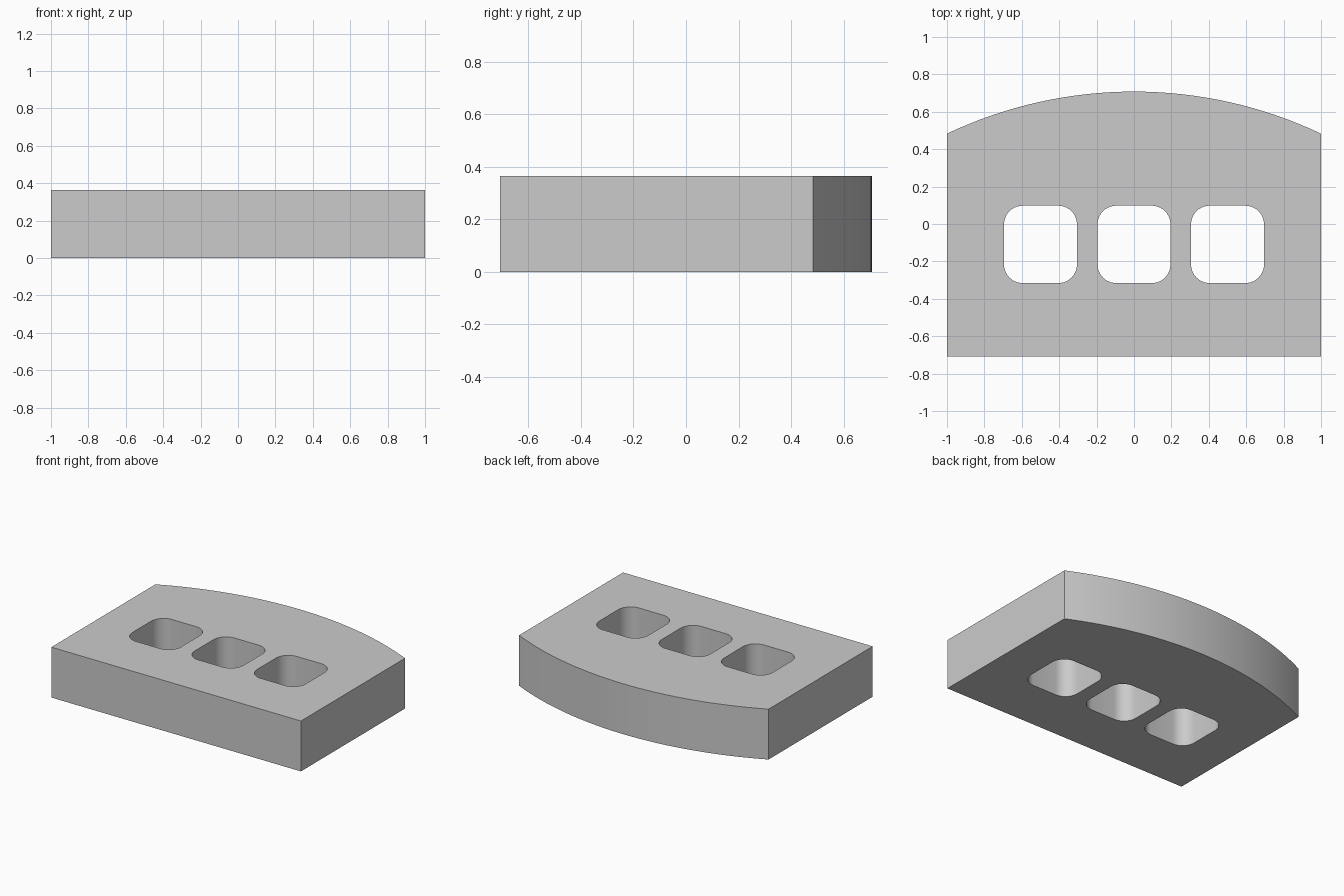
import bpy, bmesh, math

if "Cube" in bpy.data.objects:
    bpy.data.objects.remove(bpy.data.objects["Cube"])

HEIGHT = 0.365
FRONT_Y, SIDE_Y, BACK_Y = -0.708, 0.483, 0.708


def arc(cx, cy, r, start, end, steps):
    """Points along a circular arc, angles in radians."""
    return [(cx + r * math.cos(start + (end - start) * i / steps),
             cy + r * math.sin(start + (end - start) * i / steps))
            for i in range(steps + 1)]


def rounded_rect(cx, cy, hx, hy, r, steps=10):
    """Closed outline of a rectangle with rounded corners."""
    pts = []
    for k, (sx, sy) in enumerate([(1, 1), (-1, 1), (-1, -1), (1, -1)]):
        a = k * math.pi / 2
        pts += arc(cx + sx * (hx - r), cy + sy * (hy - r), r, a, a + math.pi / 2, steps)
    return pts


def add_loop(bm, pts):
    verts = [bm.verts.new((x, y, 0)) for x, y in pts]
    return [bm.edges.new((v, verts[(i + 1) % len(verts)])) for i, v in enumerate(verts)]


# Outer outline: straight front and sides, bowed back
sag = BACK_Y - SIDE_Y
radius = (1 + sag * sag) / (2 * sag)
half = math.asin(1 / radius)
outline = [(-1, FRONT_Y), (1, FRONT_Y)]
outline += arc(0, BACK_Y - radius, radius, math.pi / 2 - half, math.pi / 2 + half, 32)

# Slab with three rounded through holes
bm = bmesh.new()
edges = add_loop(bm, outline)
for cx in (-0.5, 0, 0.5):
    edges += add_loop(bm, rounded_rect(cx, -0.109, 0.195, 0.207, 0.1))
bmesh.ops.triangle_fill(bm, use_beauty=True, use_dissolve=False, edges=edges)
ext = bmesh.ops.extrude_face_region(bm, geom=bm.faces[:], use_keep_orig=True)
top = [g for g in ext["geom"] if isinstance(g, bmesh.types.BMVert)]
bmesh.ops.translate(bm, verts=top, vec=(0, 0, HEIGHT))
bmesh.ops.recalc_face_normals(bm, faces=bm.faces[:])
mesh = bpy.data.meshes.new("slab")
bm.to_mesh(mesh)
bm.free()

slab = bpy.data.objects.new("slab", mesh)
bpy.context.collection.objects.link(slab)

# Plain grey finish
grey = bpy.data.materials.new("light grey")
grey.diffuse_color = (0.6, 0.6, 0.6, 1)
grey.use_nodes = True
grey.node_tree.nodes["Principled BSDF"].inputs["Base Color"].default_value = grey.diffuse_color
mesh.materials.append(grey)

# Smooth curved walls, sharp rims
bpy.context.view_layer.objects.active = slab
slab.select_set(True)
bpy.ops.object.shade_smooth_by_angle(angle=math.radians(30))
